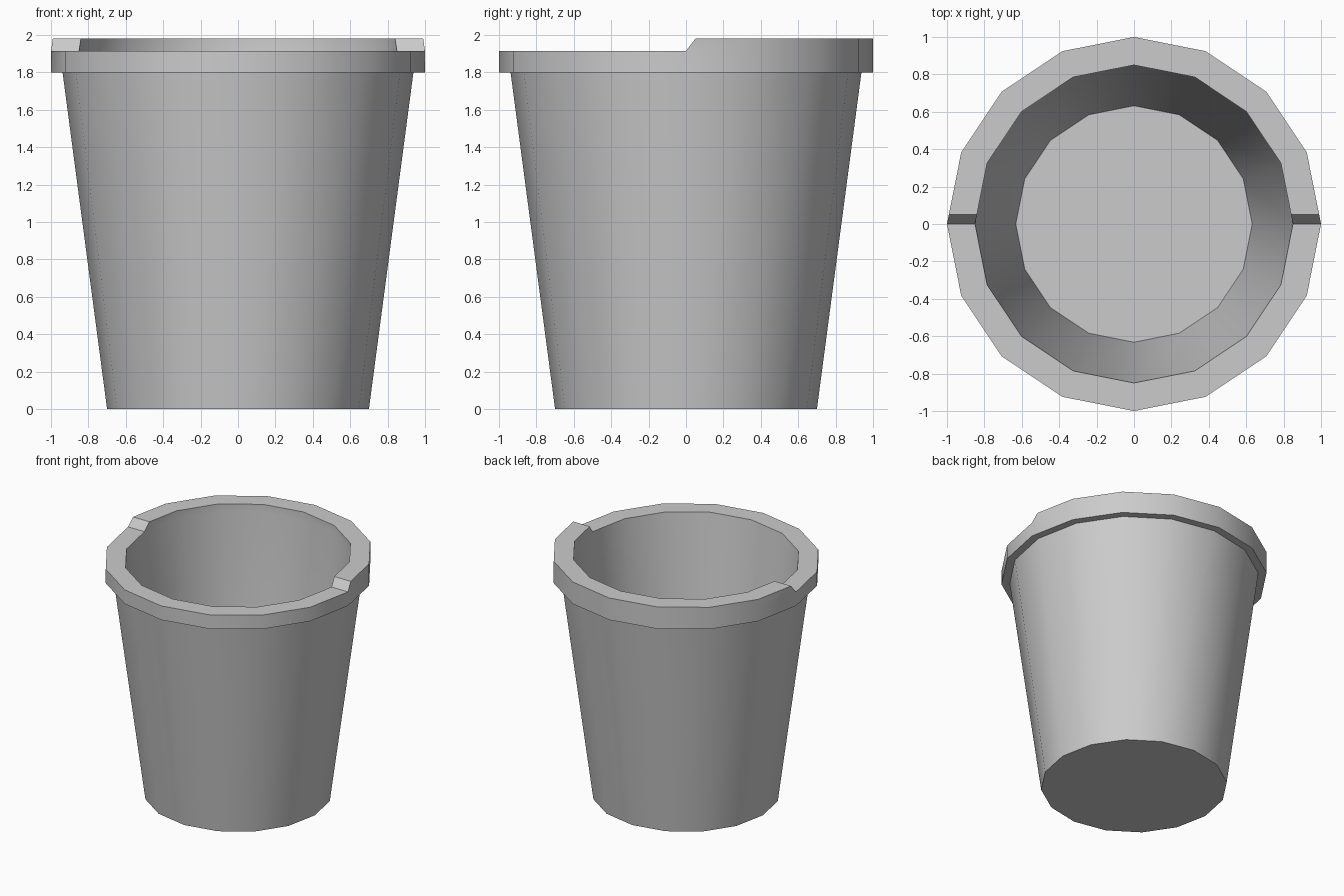
import bpy, bmesh, math

cube = bpy.data.objects.get("Cube")
if cube:
    bpy.data.objects.remove(cube, do_unlink=True)

SIDES = 16
STEP_Z, TOP_Z, RAMP = 1.915, 1.98, 0.05

grey = bpy.data.materials.new("grey plastic")
grey.use_nodes = True
colour = (0.6, 0.6, 0.6, 1)
grey.diffuse_color = colour
grey.node_tree.nodes["Principled BSDF"].inputs["Base Color"].default_value = colour

bm = bmesh.new()


def ring(radius, z):
    return [bm.verts.new((radius * math.cos(a), radius * math.sin(a), z))
            for a in (2 * math.pi * i / SIDES for i in range(SIDES))]


# Tapered wall, overhanging rim and hollow inside, from outer base to inner floor
profile = [(0.7, 0), (0.938, 1.8), (1.0, 1.8), (1.0, STEP_Z), (0.85, STEP_Z), (0.632, 0.1)]
rings = [ring(r, z) for r, z in profile]
bands = []
for low, high in zip(rings, rings[1:]):
    bands.append([bm.faces.new((low[i], low[(i + 1) % SIDES],
                                high[(i + 1) % SIDES], high[i])) for i in range(SIDES)])

# Underside and inner floor
bm.faces.new(rings[0][::-1])
bm.faces.new(rings[-1])

# Raised back half of the rim
back_half = bands[3][:SIDES // 2]
raised = bmesh.ops.extrude_face_region(bm, geom=back_half)["geom"]
bmesh.ops.delete(bm, geom=[f for f in back_half if f.is_valid], context="FACES_ONLY")
top_verts = [v for v in raised if isinstance(v, bmesh.types.BMVert)]

# Slope both ends of the raised half, keeping them on the rim's flat sides
side_slope = math.tan(math.pi / SIDES)
for v in top_verts:
    v.co.z = TOP_Z
    if abs(v.co.y) < 0.001:
        v.co.x -= math.copysign(RAMP * side_slope, v.co.x)
        v.co.y = RAMP

bmesh.ops.recalc_face_normals(bm, faces=bm.faces)
mesh = bpy.data.meshes.new("bucket")
bm.to_mesh(mesh)
bm.free()
mesh.materials.append(grey)

bucket = bpy.data.objects.new("bucket", mesh)
bpy.context.collection.objects.link(bucket)
bpy.ops.object.select_all(action="DESELECT")
bucket.select_set(True)
bpy.context.view_layer.objects.active = bucket
bpy.ops.object.shade_smooth_by_angle(angle=math.radians(30))
